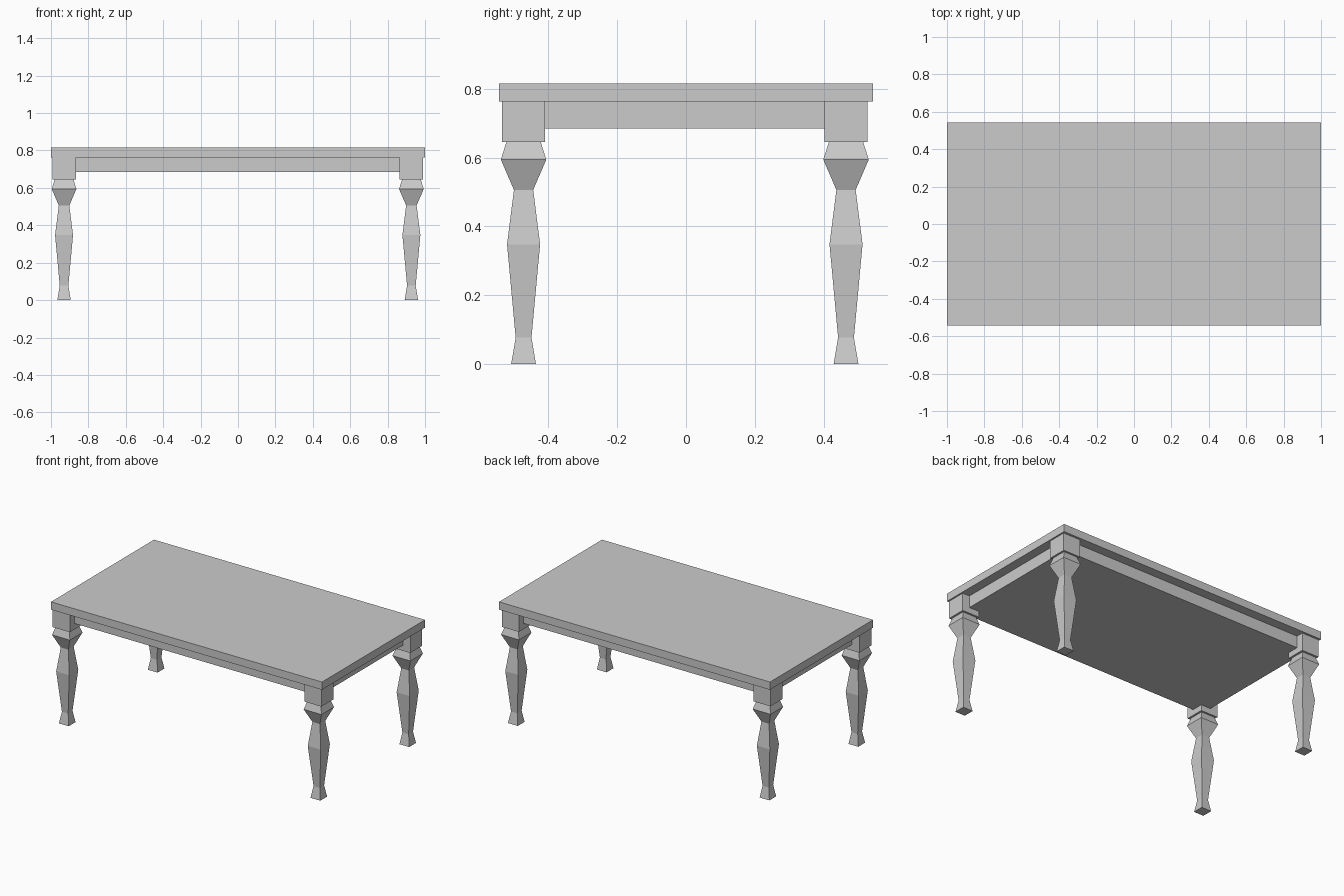
import bpy, bmesh

if "Cube" in bpy.data.objects:
    bpy.data.objects.remove(bpy.data.objects["Cube"])


def box(name, x, y, z):
    """Axis-aligned box from (min, max) ranges."""
    bpy.ops.mesh.primitive_cube_add(
        size=1, location=[(r[0] + r[1]) / 2 for r in (x, y, z)])
    ob = bpy.context.object
    ob.name = name
    ob.scale = [r[1] - r[0] for r in (x, y, z)]
    return ob


def square_turning(name, cx, cy, profile):
    """Stack of square rings joined into a closed, flat-faced leg."""
    bm = bmesh.new()
    rings = [[bm.verts.new((sx * h, sy * h, z))
              for sx, sy in ((-1, -1), (1, -1), (1, 1), (-1, 1))]
             for h, z in profile]
    for a, b in zip(rings, rings[1:]):
        for i in range(4):
            j = (i + 1) % 4
            bm.faces.new((a[i], a[j], b[j], b[i]))
    bm.faces.new(rings[0][::-1])
    bm.faces.new(rings[-1])
    mesh = bpy.data.meshes.new(name)
    bm.to_mesh(mesh)
    bm.free()
    ob = bpy.data.objects.new(name, mesh)
    ob.location = (cx, cy, 0)
    bpy.context.collection.objects.link(ob)
    return ob


# Top slab and the recessed apron under it
box("table_top", (-1, 1), (-0.543, 0.543), (0.763, 0.815))
box("apron", (-0.938, 0.938), (-0.485, 0.48), (0.684, 0.763))

# Legs: half width and height of each ring, foot to neck
LEG = [(0.036, 0), (0.023, 0.077), (0.048, 0.348), (0.028, 0.506),
       (0.066, 0.594), (0.05, 0.645)]
BLOCK = 0.063

for side, cx in (("left", -0.93), ("right", 0.927)):
    for end, cy in (("front", -0.472), ("back", 0.465)):
        square_turning(f"{end}_{side}_leg", cx, cy, LEG)
        box(f"{end}_{side}_block", (cx - BLOCK, cx + BLOCK),
            (cy - BLOCK, cy + BLOCK), (0.645, 0.763))
